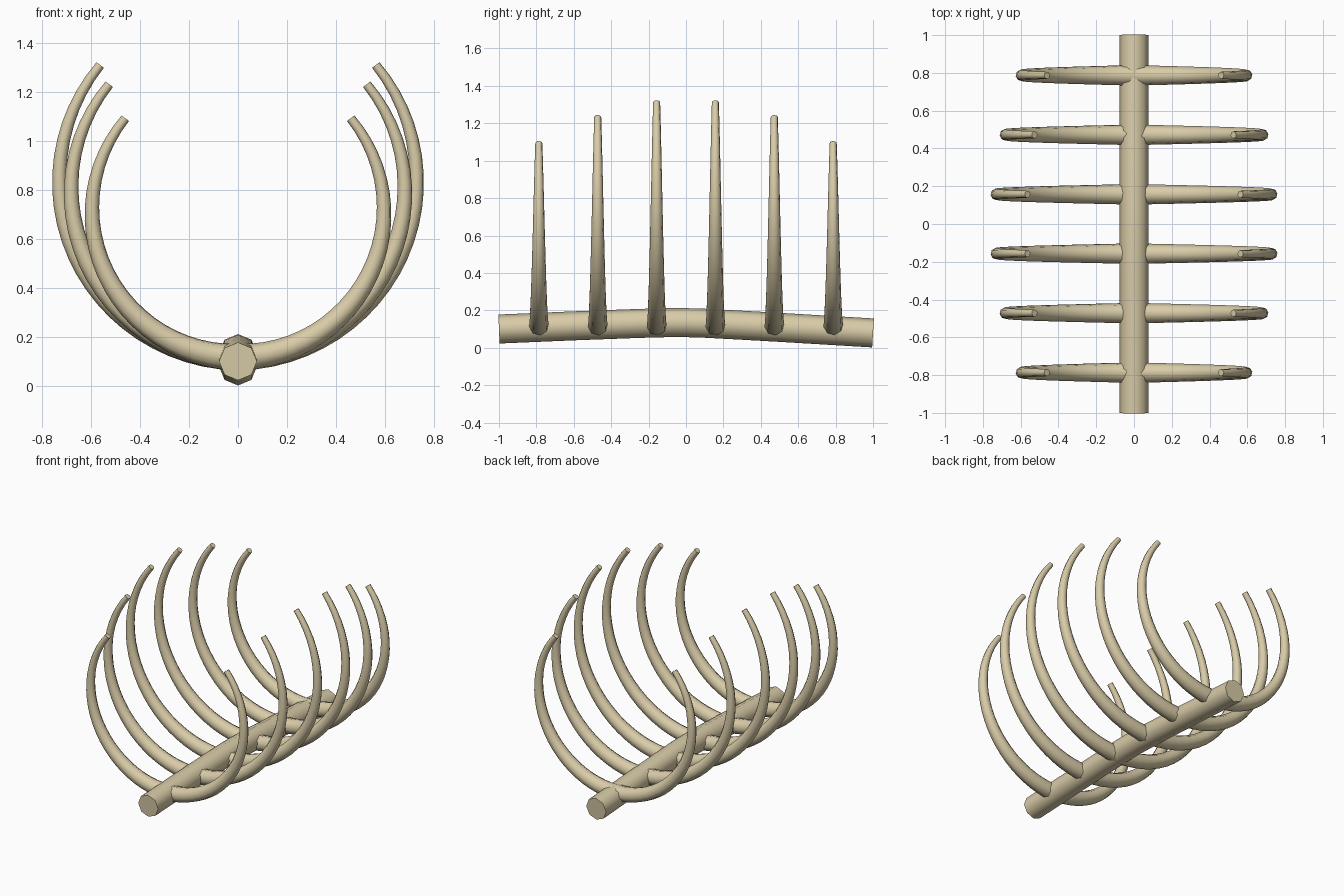
import bpy
import bmesh
import math
from mathutils import Vector

cube = bpy.data.objects.get("Cube")
if cube:
    bpy.data.objects.remove(cube, do_unlink=True)

# Bone colour
bone = bpy.data.materials.new("bone_ivory")
bone.use_nodes = True
colour = (0.69, 0.60, 0.39, 1.0)
bone.diffuse_color = colour
bone.node_tree.nodes["Principled BSDF"].inputs["Base Color"].default_value = colour

SIDES = 8


def tube(name, path, radii, binormal, twist=0.0):
    """Sweep an octagon along a planar path; binormal is the plane's normal."""
    bm = bmesh.new()
    rings = []
    last = len(path) - 1
    for i, (p, r) in enumerate(zip(path, radii)):
        tangent = (path[min(i + 1, last)] - path[max(i - 1, 0)]).normalized()
        normal = binormal.cross(tangent).normalized()
        ring = []
        for k in range(SIDES):
            a = math.tau * k / SIDES + twist
            ring.append(bm.verts.new(p + r * (math.cos(a) * normal + math.sin(a) * binormal)))
        rings.append(ring)
    for a, b in zip(rings, rings[1:]):
        for k in range(SIDES):
            n = (k + 1) % SIDES
            bm.faces.new((a[k], a[n], b[n], b[k]))
    bm.faces.new(rings[0])
    bm.faces.new(rings[-1])
    bmesh.ops.recalc_face_normals(bm, faces=bm.faces)
    mesh = bpy.data.meshes.new(name)
    bm.to_mesh(mesh)
    bm.free()
    mesh.materials.append(bone)
    obj = bpy.data.objects.new(name, mesh)
    bpy.context.collection.objects.link(obj)
    bpy.ops.object.select_all(action='DESELECT')
    obj.select_set(True)
    bpy.context.view_layer.objects.active = obj
    bpy.ops.object.shade_smooth_by_angle(angle=math.radians(60))
    return obj


# Spine: gently arched bar running front to back
profile = [(-1, 0.100), (-0.6, 0.117), (-0.25, 0.130), (-0.1, 0.134), (0, 0.134),
           (0.1, 0.131), (0.25, 0.123), (0.5, 0.109), (1, 0.079)]
spine_path = [Vector((0, y, z)) for y, z in profile]
tube("spine", spine_path, [0.0775] * len(spine_path), Vector((1, 0, 0)))

# Ribs: tapered circular arcs, the middle pairs largest
STEPS = 24
SWEEP = math.radians(129.5)
BASE_Z = 0.117
pairs = [(-0.787, 0.597), (-0.472, 0.682), (-0.157, 0.73),
         (0.157, 0.73), (0.472, 0.682), (0.787, 0.597)]
for number, (y, radius) in enumerate(pairs, 1):
    for side, label in ((1, "left"), (-1, "right")):
        path, radii = [], []
        for i in range(STEPS + 1):
            t = i / STEPS
            a = SWEEP * t
            path.append(Vector((side * radius * math.sin(a), y,
                                BASE_Z + radius * (1 - math.cos(a)))))
            radii.append(0.055 + (0.019 - 0.055) * t)
        tube(f"rib_{label}_{number}", path, radii, Vector((0, 1, 0)), math.radians(8))
